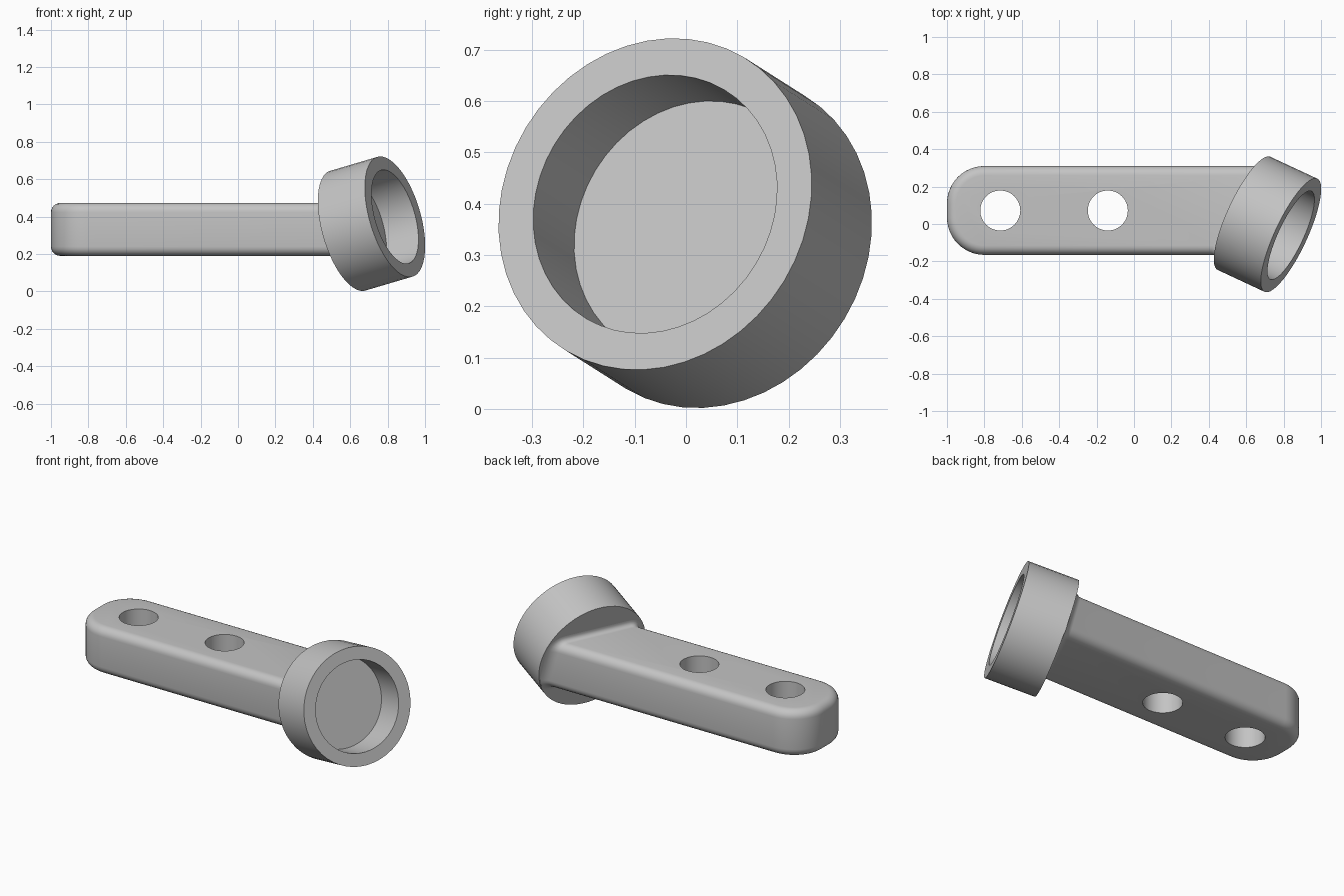
import bpy, bmesh, math
from mathutils import Vector, Matrix

if "Cube" in bpy.data.objects:
    bpy.data.objects.remove(bpy.data.objects["Cube"])

grey = bpy.data.materials.new("grey")
grey.diffuse_color = (0.55, 0.55, 0.55, 1)
grey.use_nodes = True
grey.node_tree.nodes["Principled BSDF"].inputs["Base Color"].default_value = grey.diffuse_color

# Cup placement: turned 25 degrees sideways and tilted 15 degrees up
TURN, TILT = math.radians(25), math.radians(15)
AXIS = Vector((math.cos(TURN) * math.cos(TILT),
               -math.sin(TURN) * math.cos(TILT), math.sin(TILT)))
BACK = Vector((0.588, 0.057, 0.325))
R_OUT, R_IN, LENGTH, FLOOR = 0.334, 0.26, 0.287, 0.092

# Handle block limits
X0, Y0, Y1, Z0, Z1 = -1.0, -0.165, 0.31, 0.19, 0.473
ROUND, CORNER, FILLET = 0.05, 0.2, 0.035


def finish(bm, name):
    bmesh.ops.recalc_face_normals(bm, faces=bm.faces)
    mesh = bpy.data.meshes.new(name)
    bm.to_mesh(mesh)
    bm.free()
    mesh.materials.append(grey)
    ob = bpy.data.objects.new(name, mesh)
    bpy.context.collection.objects.link(ob)
    return ob


def activate(ob):
    bpy.ops.object.select_all(action='DESELECT')
    ob.select_set(True)
    bpy.context.view_layer.objects.active = ob


def smooth(ob):
    activate(ob)
    bpy.ops.object.shade_smooth_by_angle(angle=math.radians(30))


# Cup: a profile of (radius, height) revolved around its axis
def make_cup(segments=48):
    bm = bmesh.new()
    rings = []
    for r, h in [(R_OUT, 0), (R_OUT, LENGTH), (R_IN, LENGTH), (R_IN, FLOOR)]:
        rings.append([bm.verts.new((r * math.cos(i * math.tau / segments),
                                    r * math.sin(i * math.tau / segments), h))
                      for i in range(segments)])
    for a, b in zip(rings, rings[1:]):
        for i in range(segments):
            j = (i + 1) % segments
            bm.faces.new((a[i], a[j], b[j], b[i]))
    bm.faces.new(rings[0])
    bm.faces.new(rings[-1])
    turn = Vector((0, 0, 1)).rotation_difference(AXIS).to_matrix().to_4x4()
    bm.transform(Matrix.Translation(BACK) @ turn)
    smooth(finish(bm, "cup"))


# Move a handle section point onto the cup's back plane, with a flared fillet
def flare(co, offset, dist):
    y, z = co.y, co.z
    core = Vector((0, min(max(y, Y0 + ROUND), Y1 - ROUND),
                   min(max(z, Z0 + ROUND), Z1 - ROUND)))
    n = (Vector((0, y, z)) - core).normalized()
    y, z = y + offset * n.y, z + offset * n.z
    x = BACK.x + (-dist - AXIS.y * (y - BACK.y) - AXIS.z * (z - BACK.z)) / AXIS.x
    p = Vector((x, y, z))
    centre = BACK - AXIS * dist
    d = p - centre
    if d.length > R_OUT - 0.004:
        p = centre + d.normalized() * (R_OUT - 0.004)
    return p


def make_handle():
    bm = bmesh.new()
    # Outline with two rounded corners at the free end
    pts = [(1.4, Y0), (1.4, Y1)]
    for cy, start in ((Y1 - CORNER, 90), (Y0 + CORNER, 180)):
        for k in range(13):
            a = math.radians(start + 90 * k / 12)
            pts.append((X0 + CORNER + CORNER * math.cos(a), cy + CORNER * math.sin(a)))
    base = bm.faces.new([bm.verts.new((x, y, Z0)) for x, y in pts])
    top = bmesh.ops.extrude_face_region(bm, geom=[base])['geom']
    bmesh.ops.translate(bm, vec=(0, 0, Z1 - Z0),
                        verts=[g for g in top if isinstance(g, bmesh.types.BMVert)])
    bmesh.ops.recalc_face_normals(bm, faces=bm.faces)
    # Round the top and bottom rims
    rims = [e for e in bm.edges
            if abs(e.verts[0].co.z - e.verts[1].co.z) < 1e-5
            and min(v.co.x for v in e.verts) < 1.3]
    bmesh.ops.bevel(bm, geom=rims, offset=ROUND, segments=6, profile=0.5,
                    affect='EDGES')
    # Trim just before the cup, then flare into its back face
    bmesh.ops.bisect_plane(bm, geom=bm.verts[:] + bm.edges[:] + bm.faces[:],
                           plane_co=BACK - AXIS * FILLET, plane_no=AXIS,
                           clear_outer=True)
    edges = [e for e in bm.edges if e.is_boundary]
    origin = {v: v.co.copy() for e in edges for v in e.verts}
    steps = [(FILLET * (1 - math.cos(a)), FILLET * (1 - math.sin(a)))
             for a in (math.radians(18 * k) for k in range(1, 6))]
    for offset, dist in steps + [(FILLET, -0.03)]:
        geom = bmesh.ops.extrude_edge_only(bm, edges=edges)['geom']
        edges = [g for g in geom if isinstance(g, bmesh.types.BMEdge)]
        verts = [g for g in geom if isinstance(g, bmesh.types.BMVert)]
        moved = {}
        for v in verts:
            src = min(origin, key=lambda o: (o.co - v.co).length_squared)
            moved[v] = origin[src]
        for v, co in moved.items():
            v.co = flare(co, offset, dist)
        origin = moved
    bmesh.ops.contextual_create(bm, geom=edges)
    handle = finish(bm, "handle")

    # Two bolt holes
    for x in (-0.715, -0.14):
        cb = bmesh.new()
        bmesh.ops.create_cone(cb, cap_ends=True, segments=48, radius1=0.107,
                              radius2=0.107, depth=1,
                              matrix=Matrix.Translation((x, 0.072, 0.33)))
        cutter = finish(cb, "hole_cutter")
        cutter.hide_render = True
        mod = handle.modifiers.new("hole", 'BOOLEAN')
        mod.operation, mod.object, mod.solver = 'DIFFERENCE', cutter, 'EXACT'
        activate(handle)
        bpy.ops.object.modifier_apply(modifier=mod.name)
        bpy.data.objects.remove(cutter)
    smooth(handle)


make_cup()
make_handle()
